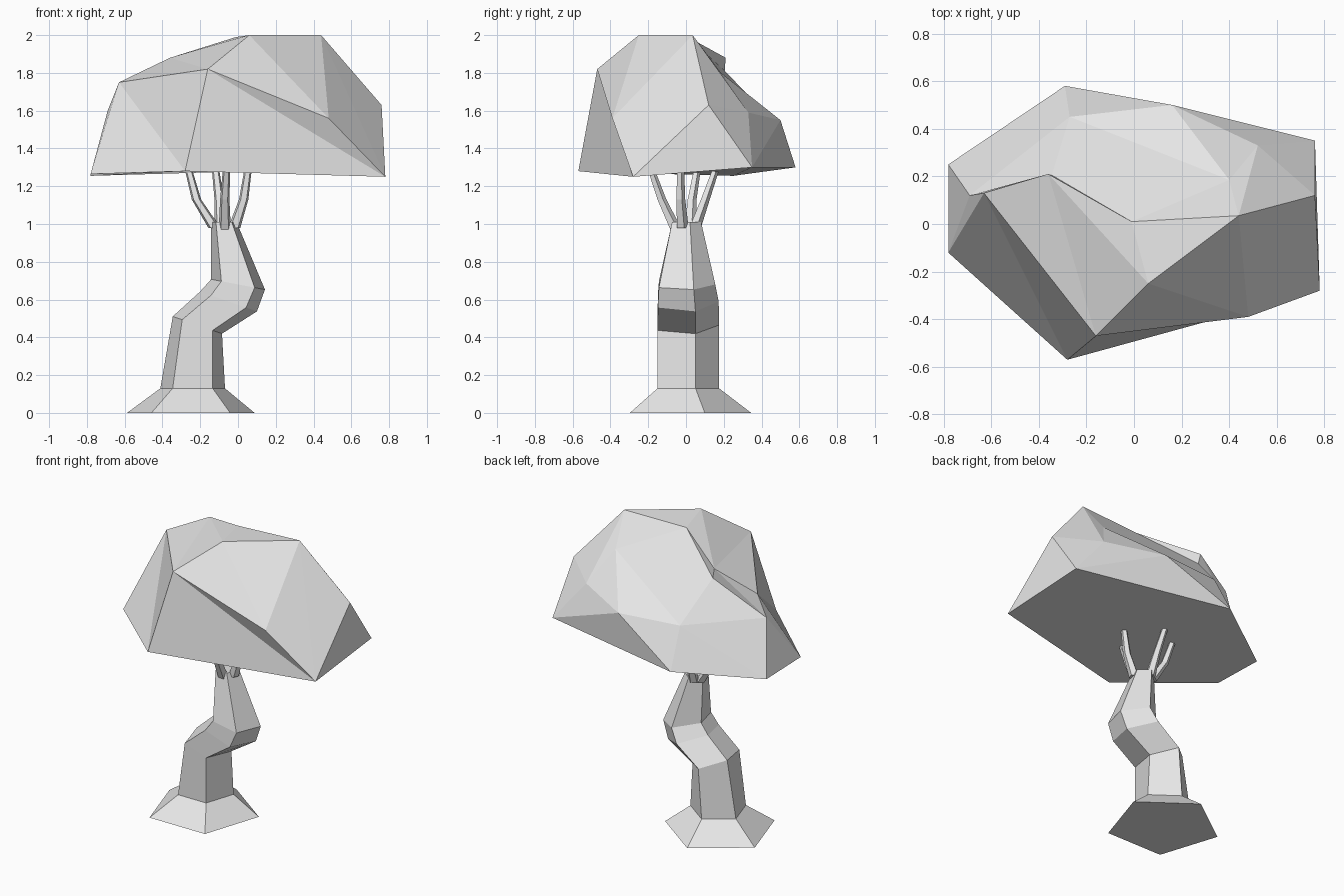
import bpy, bmesh
from math import cos, sin, pi

cube = bpy.data.objects.get("Cube")
if cube:
    bpy.data.objects.remove(cube, do_unlink=True)

# One plain grey for the whole tree
grey = bpy.data.materials.new("plain_grey")
grey.use_nodes = True
grey.diffuse_color = (0.8, 0.8, 0.8, 1)
for node in grey.node_tree.nodes:
    if node.type == 'BSDF_PRINCIPLED':
        node.inputs["Base Color"].default_value = grey.diffuse_color


def finish(bm, name):
    """Turn a bmesh into a flat-shaded, grey object."""
    bmesh.ops.recalc_face_normals(bm, faces=bm.faces[:])
    mesh = bpy.data.meshes.new(name)
    bm.to_mesh(mesh)
    bm.free()
    mesh.materials.append(grey)
    obj = bpy.data.objects.new(name, mesh)
    bpy.context.collection.objects.link(obj)
    return obj


def sweep(name, sections, sides):
    """Skin rings given as centre, x radius, y radius and tilt along x."""
    bm = bmesh.new()
    rings = []
    for x, y, z, rx, ry, tilt in sections:
        ring = []
        for i in range(sides):
            a = pi / 2 + 2 * pi * i / sides
            dx = rx * cos(a)
            ring.append(bm.verts.new((x + dx, y + ry * sin(a), z + tilt * dx)))
        rings.append(ring)
    for low, high in zip(rings, rings[1:]):
        for i in range(sides):
            j = (i + 1) % sides
            bm.faces.new((low[i], low[j], high[j], high[i]))
    bm.faces.new(rings[0])
    bm.faces.new(rings[-1])
    return finish(bm, name)


# Trunk: five-sided, flared foot, S-bend, tapering top
sweep("trunk", [
    (-.25, -.01, 0, .355, .355, 0),
    (-.24, -.005, .13, .18, .18, 0),
    (-.215, -.005, .465, .137, .18, -.35),
    (-.05, -.005, .59, .158, .178, -.35),
    (0, -.01, .68, .15, .165, -.19),
    (-.075, -.005, 1.01, .071, .085, 0),
], 5)

# Branches: thin, bent once, running up into the crown
branches = {
    "front": [(-.07, -.055, .97), (-.07, -.13, 1.13), (-.06, -.19, 1.3)],
    "right": [(-.02, -.02, .98), (.03, -.03, 1.13), (.055, -.03, 1.3)],
    "back": [(-.09, .045, .98), (-.1, .1, 1.13), (-.12, .16, 1.3)],
    "left": [(-.125, .02, .98), (-.22, .03, 1.13), (-.265, .06, 1.3)],
}
for side, path in branches.items():
    sections = [(*p, r, r, 0) for p, r in zip(path, (.034, .026, .02))]
    sweep(side + "_branch", sections, 5)

# Crown: corner points from the rim to the top
corners = {
    # rim
    "A": (-.78, -.12, 1.265), "B": (-.28, -.57, 1.28), "C": (.78, -.28, 1.25),
    "D": (.76, .35, 1.3), "F": (-.29, .58, 1.3), "G": (-.78, .25, 1.255),
    # shoulder
    "H": (-.63, .13, 1.75), "I": (-.16, -.47, 1.82), "M": (.48, -.39, 1.56),
    "L": (.76, .12, 1.63), "P": (.52, .33, 1.59), "E": (.16, .5, 1.55),
    "Q": (-.27, .45, 1.56), "S": (-.69, .12, 1.6),
    # top and the notch behind it
    "J": (.06, -.25, 2), "K": (.44, .035, 2), "O": (-.01, .01, 1.99),
    "N": (-.36, .21, 1.88), "T": (-.345, .205, 1.81), "R": (.4, .185, 1.8),
}
# Facets fan out from a hub corner along a path of neighbours
fans = ["R KOTQEPK", "N HIJOTSH", "M CIJKC", "L CKPDC", "B AHIC",
        "E PDFQ", "Q FGST", "A GSH", "J KO"]

bm = bmesh.new()
v = {key: bm.verts.new(co) for key, co in corners.items()}
for fan in fans:
    hub, path = fan.split()
    for a, b in zip(path, path[1:]):
        bm.faces.new((v[hub], v[a], v[b]))
bm.faces.new([v[key] for key in "ABCDFG"])
finish(bm, "leaf_crown")
